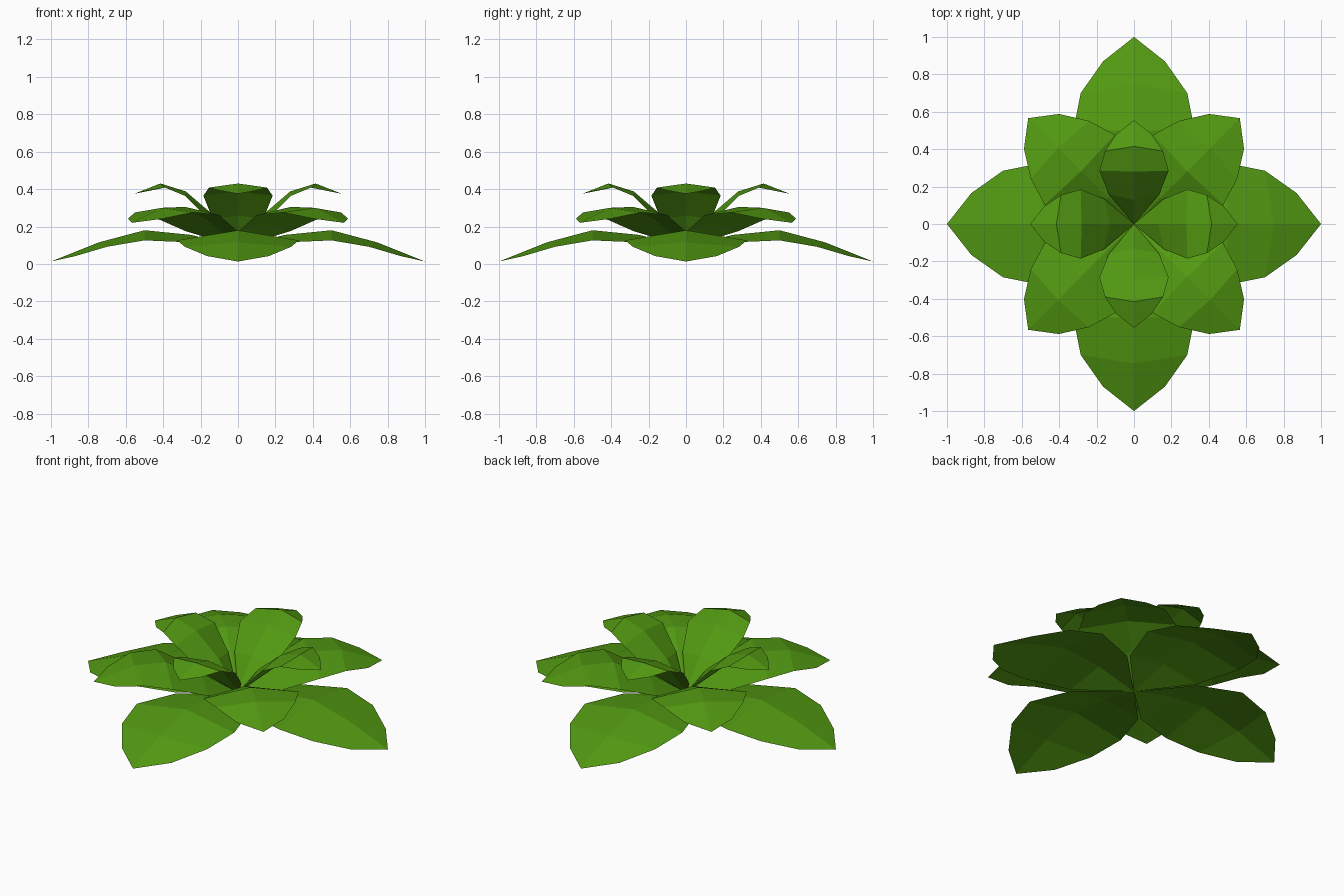
import bpy, math

if "Cube" in bpy.data.objects:
    bpy.data.objects.remove(bpy.data.objects["Cube"])

green = bpy.data.materials.new("leaf_green")
green.diffuse_color = (0.085, 0.32, 0.006, 1)
green.use_nodes = True
green.node_tree.nodes["Principled BSDF"].inputs["Base Color"].default_value = green.diffuse_color

BASE_Z = 0.09

# each tier: midrib points (radius, z) and edge points (radius, half width, z)
TIERS = {
    "lower_leaf": (0,
        [(0.25, 0.155), (0.5, 0.18), (0.745, 0.115), (1.0, 0.013)],
        [(0.25, 0.24, 0.115), (0.5, 0.325, 0.126), (0.70, 0.285, 0.092), (0.87, 0.165, 0.042)]),
    "middle_leaf": (45,
        [(0.2, 0.22), (0.4, 0.305), (0.575, 0.30), (0.80, 0.22)],
        [(0.2, 0.195, 0.175), (0.41, 0.265, 0.262), (0.56, 0.22, 0.275), (0.70, 0.132, 0.242)]),
    "upper_leaf": (0,
        [(0.13, 0.26), (0.28, 0.388), (0.415, 0.43), (0.555, 0.375)],
        [(0.16, 0.135, 0.24), (0.285, 0.185, 0.365), (0.39, 0.155, 0.408), (0.48, 0.095, 0.392)]),
}


def make_leaf(name, mid, edge, angle):
    """Arched leaf: a midrib with a strip of flat faces down each side."""
    n = len(mid)
    verts = [(0, 0, BASE_Z)] + [(r, 0, z) for r, z in mid]
    verts += [(r, w, z) for r, w, z in edge] + [(r, -w, z) for r, w, z in edge]
    left, right = n + 1, n + 1 + len(edge)
    faces = [(0, 1, left), (0, right, 1)]
    for i in range(n - 1):
        faces.append((i + 1, i + 2, left + i + 1, left + i))
        faces.append((i + 2, i + 1, right + i, right + i + 1))
    mesh = bpy.data.meshes.new(name)
    mesh.from_pydata(verts, [], faces)
    mesh.materials.append(green)
    mesh.update()
    obj = bpy.data.objects.new(name, mesh)
    obj.rotation_euler.z = math.radians(angle)
    bpy.context.collection.objects.link(obj)


# three tiers of four leaves
for name, (start, mid, edge) in TIERS.items():
    for k in range(4):
        make_leaf(f"{name}_{k + 1}", mid, edge, start + 90 * k)
